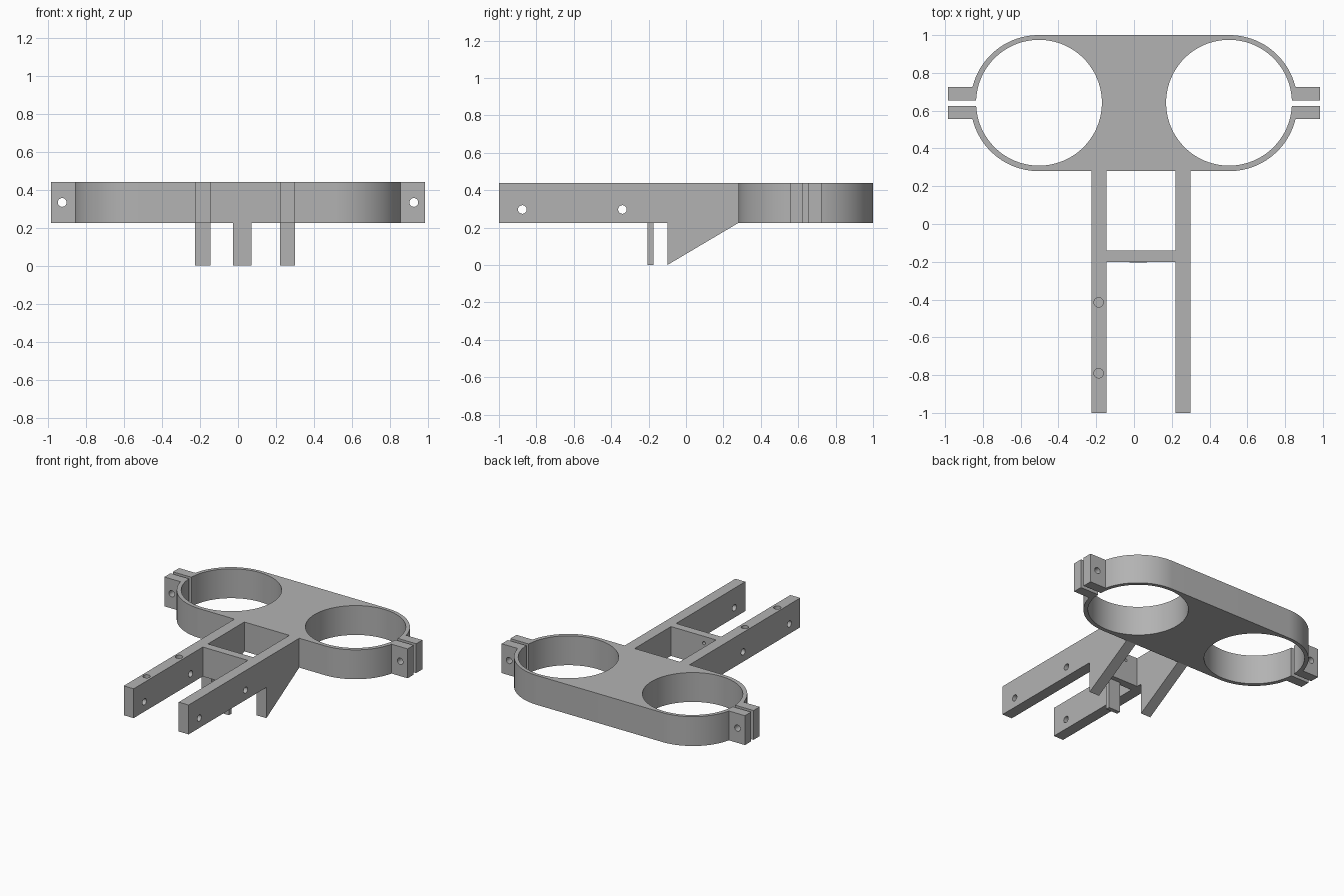
import bpy, bmesh, math
from mathutils import Matrix, Vector

if "Cube" in bpy.data.objects:
    bpy.data.objects.remove(bpy.data.objects["Cube"], do_unlink=True)

LOW, HIGH = 0.225, 0.44          # plate thickness
MID_Y, RADIUS, RING_X = 0.64, 0.36, 0.505

grey = bpy.data.materials.new("plain grey")
grey.use_nodes = True
grey.diffuse_color = (0.45, 0.45, 0.45, 1)
grey.node_tree.nodes["Principled BSDF"].inputs["Base Color"].default_value = (0.45, 0.45, 0.45, 1)


def finish(bm, name):
    bmesh.ops.recalc_face_normals(bm, faces=bm.faces)
    mesh = bpy.data.meshes.new(name)
    bm.to_mesh(mesh)
    bm.free()
    mesh.materials.append(grey)
    obj = bpy.data.objects.new(name, mesh)
    bpy.context.collection.objects.link(obj)
    return obj


def prism(name, points, depth):
    """Extrude a closed 3D outline along a vector."""
    bm = bmesh.new()
    face = bm.faces.new([bm.verts.new(p) for p in points])
    out = bmesh.ops.extrude_face_region(bm, geom=[face])
    bmesh.ops.translate(bm, vec=Vector(depth),
                        verts=[v for v in out["geom"] if isinstance(v, bmesh.types.BMVert)])
    return finish(bm, name)


def box(name, x0, x1, y0, y1, z0, z1):
    return prism(name, [(x0, y0, z0), (x1, y0, z0), (x1, y1, z0), (x0, y1, z0)], (0, 0, z1 - z0))


def rod(name, centre, radius, length, axis, sides=32):
    bm = bmesh.new()
    bmesh.ops.create_cone(bm, cap_ends=True, segments=sides, radius1=radius, radius2=radius, depth=length)
    turn = {"x": Matrix.Rotation(math.pi / 2, 4, "Y"),
            "y": Matrix.Rotation(math.pi / 2, 4, "X"), "z": Matrix()}[axis]
    bmesh.ops.transform(bm, matrix=Matrix.Translation(centre) @ turn, verts=bm.verts)
    return finish(bm, name)


def cut(obj, cutters):
    for c in cutters:
        c.hide_render = True
        c.hide_set(True)
        mod = obj.modifiers.new("cut", "BOOLEAN")
        mod.operation, mod.solver, mod.object = "DIFFERENCE", "EXACT", c
    # Bake the cuts and drop the helpers
    graph = bpy.context.evaluated_depsgraph_get()
    mesh = bpy.data.meshes.new_from_object(obj.evaluated_get(graph))
    obj.modifiers.clear()
    obj.data = mesh
    for c in cutters:
        bpy.data.objects.remove(c, do_unlink=True)


# Twin clamp plate: rounded outline with a square lug at each end
LUG, LUG_X = 0.085, 0.985
start = math.asin(LUG / RADIUS)
arc = [start + (math.pi / 2 - start) * i / 28 for i in range(29)]
quarter = [(LUG_X, LUG)] + [(RING_X + RADIUS * math.cos(a), RADIUS * math.sin(a)) for a in arc]
upper = quarter + [(-x, y) for x, y in reversed(quarter)]
outline = upper + [(x, -y) for x, y in reversed(upper)]
clamp = prism("clamp_plate", [(x, MID_Y + y, LOW) for x, y in outline], (0, 0, HIGH - LOW))
cutters = []
for s in (-1, 1):
    cutters.append(rod("ring_bore", (s * 0.503, MID_Y + 0.002, 0.33), 0.333, 0.6, "z", 112))
    cutters.append(box("clamp_slit", *sorted((s * 0.7, s * 1.1)), 0.626, 0.654, 0.1, 0.6))
    cutters.append(rod("lug_hole", (s * 0.925, MID_Y, 0.333), 0.023, 0.4, "y"))
cut(clamp, cutters)

# Two arms, each with a triangular gusset under its root
profile = [(-1, LOW), (-0.1, LOW), (-0.1, 0), (0.28, LOW), (0.28, HIGH), (-1, HIGH)]
arms = []
for name, x in (("right_arm", -0.225), ("left_arm", 0.22)):
    arm = prism(name, [(x, y, z) for y, z in profile], (0.08, 0, 0))
    holes = [rod("pin_hole", (x + 0.04, y, 0.297), 0.023, 0.3, "x") for y in (-0.875, -0.34)]
    if name == "right_arm":
        holes += [rod("top_hole", (-0.187, y, HIGH), 0.025, 0.14, "z") for y in (-0.415, -0.79)]
    cut(arm, holes)
    arms.append(arm)

# Crossbar between the arms, with a small blind hole and a hanging tab
bar = box("crossbar", -0.145, 0.22, -0.2, -0.14, LOW, HIGH)
cut(bar, [rod("bar_hole", (-0.047, -0.14, 0.39), 0.012, 0.06, "y", 16)])
tab = box("hanging_tab", -0.025, 0.07, -0.205, -0.175, 0, LOW)

# Smooth curved walls, crisp edges
bpy.ops.object.select_all(action="DESELECT")
for obj in [clamp, bar, tab] + arms:
    obj.select_set(True)
bpy.context.view_layer.objects.active = clamp
bpy.ops.object.shade_smooth_by_angle(angle=math.radians(30))
